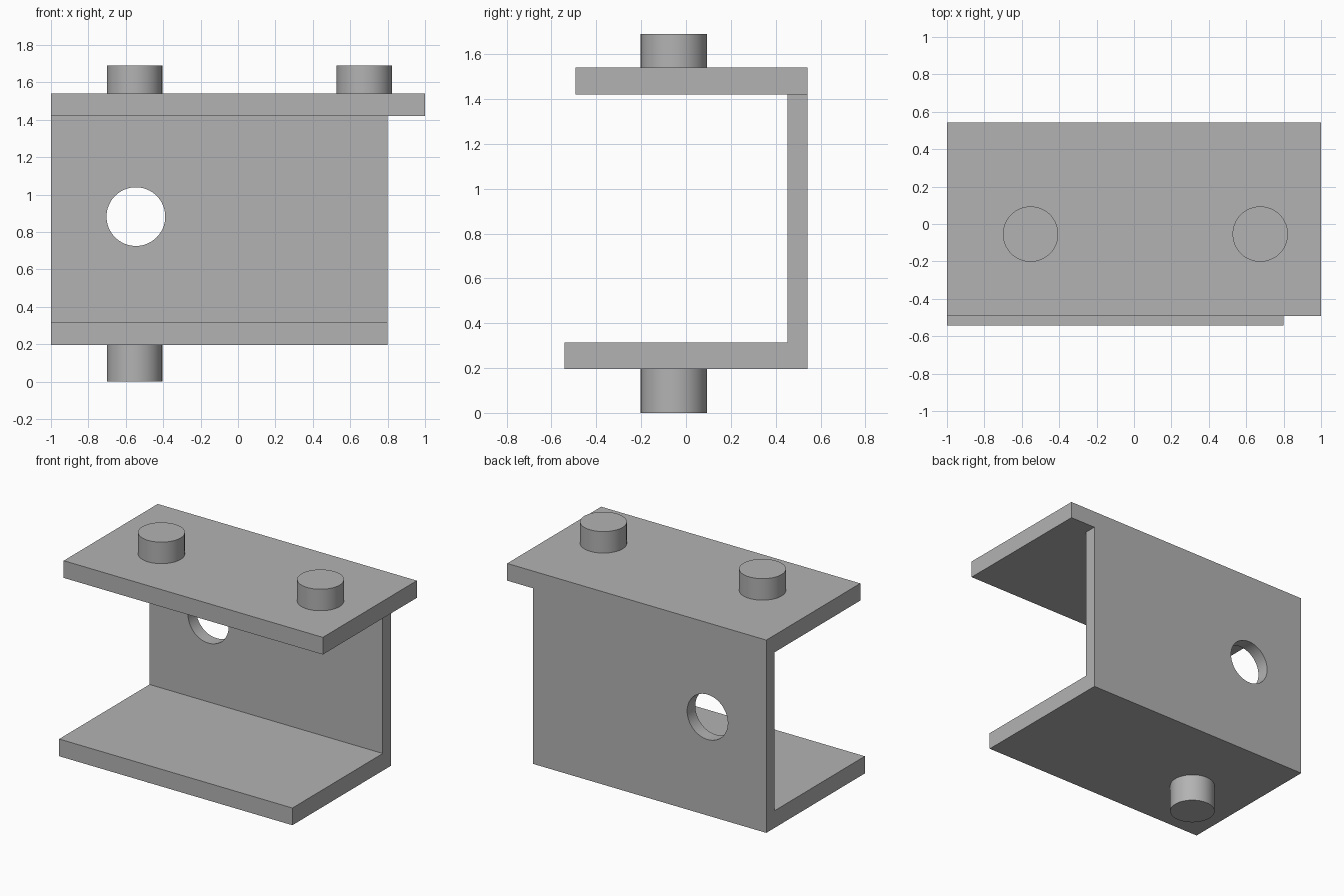
import bpy, bmesh, math
from mathutils import Vector

cube = bpy.data.objects.get("Cube")
if cube:
    bpy.data.objects.remove(cube, do_unlink=True)

grey = bpy.data.materials.new("plain_grey")
grey.use_nodes = True
colour = (0.45, 0.45, 0.45, 1)
grey.diffuse_color = colour
grey.node_tree.nodes["Principled BSDF"].inputs["Base Color"].default_value = colour


def cylinder(name, radius, depth, location, rotation=(0, 0, 0)):
    bpy.ops.mesh.primitive_cylinder_add(vertices=64, radius=radius, depth=depth,
                                        location=location, rotation=rotation)
    ob = bpy.context.object
    ob.name = name
    ob.data.materials.append(grey)
    return ob


def shade(ob):
    bpy.ops.object.select_all(action="DESELECT")
    ob.select_set(True)
    bpy.context.view_layer.objects.active = ob
    bpy.ops.object.shade_smooth_by_angle(angle=math.radians(30))


# Main dimensions
LEFT_END, RIGHT_END, OVERHANG = -1.0, 0.8, 0.2
FLOOR_FRONT, TOP_FRONT, INNER, BACK = -0.543, -0.493, 0.453, 0.543
BASE, FLOOR_TOP, TOP_UNDER, TOP = 0.195, 0.315, 1.42, 1.54
PEG_X, PEG_Y, PEG_R = -0.553, -0.054, 0.148

# Bracket: C-shaped section made of five cells, extruded along x
bm = bmesh.new()
cells = [(FLOOR_FRONT, INNER, BASE, FLOOR_TOP), (INNER, BACK, BASE, FLOOR_TOP),
         (INNER, BACK, FLOOR_TOP, TOP_UNDER),
         (INNER, BACK, TOP_UNDER, TOP), (TOP_FRONT, INNER, TOP_UNDER, TOP)]
for y0, y1, z0, z1 in cells:
    corners = [(y0, z0), (y1, z0), (y1, z1), (y0, z1)]
    bm.faces.new([bm.verts.new((LEFT_END, y, z)) for y, z in corners])
bmesh.ops.remove_doubles(bm, verts=bm.verts[:], dist=1e-4)


def extrude(faces, distance, keep):
    out = bmesh.ops.extrude_face_region(bm, geom=faces, use_keep_orig=keep)["geom"]
    moved = [g for g in out if isinstance(g, bmesh.types.BMVert)]
    bmesh.ops.translate(bm, verts=moved, vec=Vector((distance, 0, 0)))
    if not keep:
        bmesh.ops.delete(bm, geom=[f for f in faces if f.is_valid], context="FACES_ONLY")
    return [g for g in out if isinstance(g, bmesh.types.BMFace)]


end_faces = extrude(bm.faces[:], RIGHT_END - LEFT_END, True)

# Top plate overhang
top_cells = [f for f in end_faces
             if f.calc_center_median().z > TOP_UNDER
             and f.calc_center_median().x > RIGHT_END - 0.01]
extrude(top_cells, OVERHANG, False)
bmesh.ops.recalc_face_normals(bm, faces=bm.faces[:])
bmesh.ops.dissolve_limit(bm, angle_limit=0.01, verts=bm.verts[:], edges=bm.edges[:])
mesh = bpy.data.meshes.new("bracket")
bm.to_mesh(mesh)
bm.free()
mesh.materials.append(grey)
bracket = bpy.data.objects.new("bracket", mesh)
bpy.context.collection.objects.link(bracket)

# Round hole through the back wall
cutter = cylinder("hole_cutter", 0.157, 0.4, (-0.546, 0.5, 0.882), (math.pi / 2, 0, 0))
cutter.hide_render = True
hole = bracket.modifiers.new("hole", "BOOLEAN")
hole.operation = "DIFFERENCE"
hole.solver = "EXACT"
hole.object = cutter
bpy.context.view_layer.objects.active = bracket
bpy.ops.object.modifier_apply(modifier=hole.name)
bpy.data.objects.remove(cutter, do_unlink=True)
shade(bracket)

# Pegs: two on the top plate, one under the floor
for name, x, z0, z1 in [("top_peg_right", PEG_X, TOP, 1.69),
                        ("top_peg_left", 0.675, TOP, 1.69),
                        ("bottom_peg", PEG_X, 0, BASE)]:
    shade(cylinder(name, PEG_R, z1 - z0, (x, PEG_Y, (z0 + z1) / 2)))
